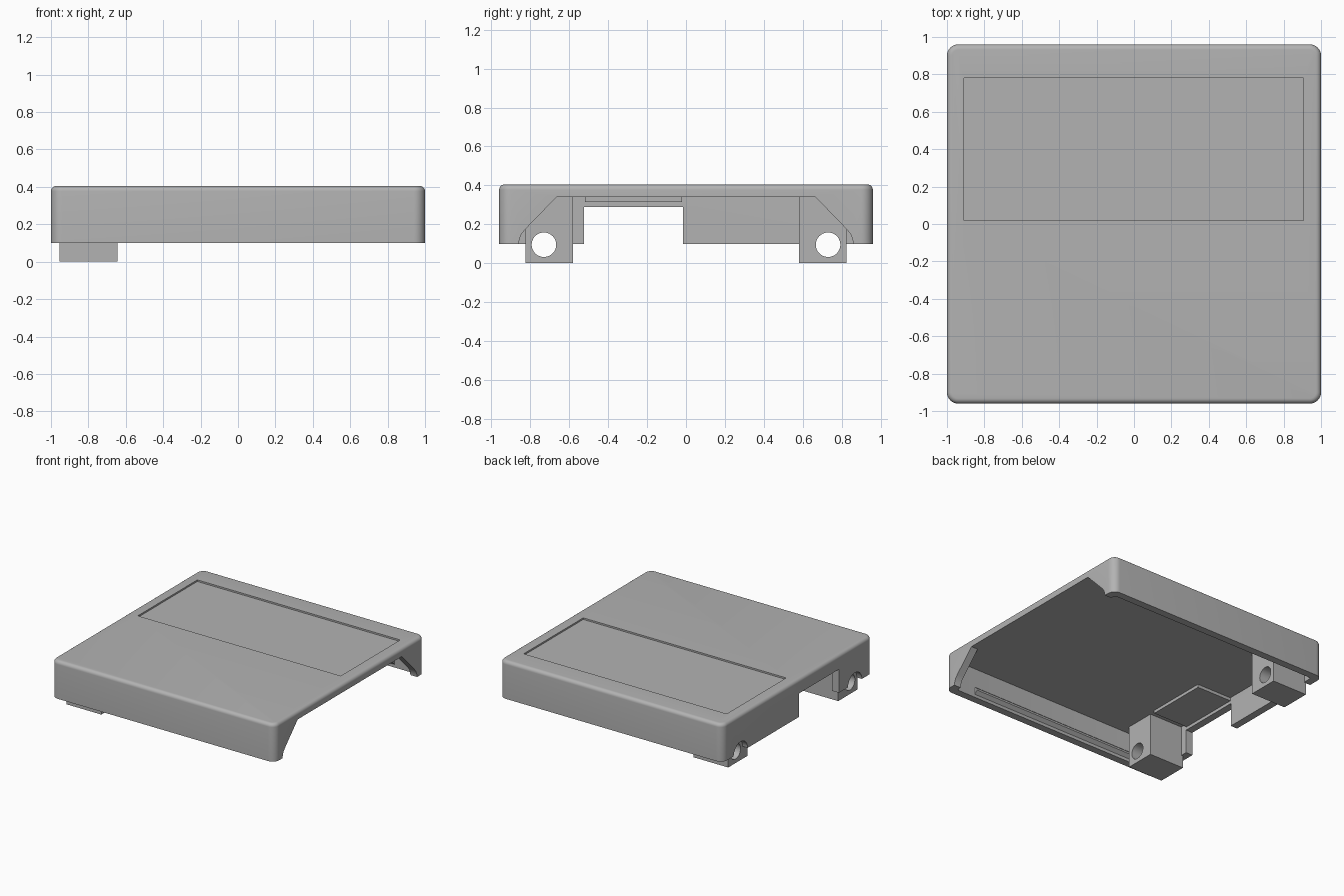
import bpy, bmesh, math
from mathutils import Matrix

if "Cube" in bpy.data.objects:
    bpy.data.objects.remove(bpy.data.objects["Cube"])

grey = bpy.data.materials.new("plain grey")
grey.diffuse_color = (0.45, 0.45, 0.45, 1)
grey.use_nodes = True
grey.node_tree.nodes["Principled BSDF"].inputs["Base Color"].default_value = grey.diffuse_color


def finish(name, bm):
    bmesh.ops.recalc_face_normals(bm, faces=bm.faces)
    me = bpy.data.meshes.new(name)
    bm.to_mesh(me)
    bm.free()
    me.materials.append(grey)
    ob = bpy.data.objects.new(name, me)
    bpy.context.collection.objects.link(ob)
    return ob


def box(name, x0, x1, y0, y1, z0, z1, corner=0, rim=0):
    """Box with optional rounded vertical corners and rounded top rim."""
    bm = bmesh.new()
    m = Matrix.Translation(((x0 + x1) / 2, (y0 + y1) / 2, (z0 + z1) / 2))
    m = m @ Matrix.Diagonal((x1 - x0, y1 - y0, z1 - z0, 1))
    bmesh.ops.create_cube(bm, size=1, matrix=m)
    if corner:
        es = [e for e in bm.edges if abs(e.verts[0].co.z - e.verts[1].co.z) > 0.01]
        bmesh.ops.bevel(bm, geom=es, offset=corner, segments=8, profile=0.5, affect='EDGES')
    if rim:
        es = [e for e in bm.edges if all(v.co.z > z1 - 1e-4 for v in e.verts)]
        bmesh.ops.bevel(bm, geom=es, offset=rim, segments=6, profile=0.5, affect='EDGES')
    return finish(name, bm)


def prism(name, x0, x1, yz):
    """Extrude a y-z outline along x."""
    bm = bmesh.new()
    f = bm.faces.new([bm.verts.new((x0, y, z)) for y, z in yz])
    r = bmesh.ops.extrude_face_region(bm, geom=[f])
    vs = [g for g in r["geom"] if isinstance(g, bmesh.types.BMVert)]
    bmesh.ops.translate(bm, verts=vs, vec=(x1 - x0, 0, 0))
    return finish(name, bm)


def circle(y, z, r, n=40):
    return [(y + r * math.cos(2 * math.pi * i / n), z + r * math.sin(2 * math.pi * i / n))
            for i in range(n)]


def cut(ob, cutters):
    for c in cutters:
        mod = ob.modifiers.new("cut", 'BOOLEAN')
        mod.operation = 'DIFFERENCE'
        mod.solver = 'EXACT'
        mod.object = c
    deps = bpy.context.evaluated_depsgraph_get()
    me = bpy.data.meshes.new_from_object(ob.evaluated_get(deps))
    ob.modifiers.clear()
    ob.data = me
    for c in cutters:
        bpy.data.objects.remove(c)


def smooth(ob):
    bpy.ops.object.select_all(action='DESELECT')
    ob.select_set(True)
    bpy.context.view_layer.objects.active = ob
    bpy.ops.object.shade_smooth_by_angle(angle=math.radians(30))


# cover shell, open below
shell = box("cover_shell", -1, 1, -0.96, 0.96, 0.10, 0.405, corner=0.06, rim=0.028)

# wide side opening with curved feet and sloping shoulders
half = [(0.86, 0.05), (0.86, 0.10), (0.855, 0.125), (0.845, 0.15), (0.825, 0.175), (0.665, 0.34)]
opening = [(y, z) for y, z in half] + [(-y, z) for y, z in reversed(half)]

cut(shell, [
    box("cavity", -0.94, 0.94, -0.90, 0.90, 0.0, 0.34, corner=0.02),
    box("label_recess", -0.91, 0.905, 0.02, 0.78, 0.392, 0.5),
    prism("side_opening", 0.85, 1.1, opening),
    box("cable_notch", -1.1, -0.9, -0.525, -0.015, 0.0, 0.29),
    prism("front_arch", -1.1, -0.9, circle(-0.73, 0.095, 0.09)),
    prism("back_arch", -1.1, -0.9, circle(0.73, 0.095, 0.09)),
])
smooth(shell)

# raised pad under the roof beside the notch
box("roof_pad", -0.945, -0.63, -0.52, -0.02, 0.315, 0.345)

for side, s in (("front", -1), ("back", 1)):
    # hinge block with a pin hole
    y0, y1 = sorted((s * 0.58, s * 0.825))
    block = box(side + "_hinge_block", -0.955, -0.645, y0, y1, 0.0, 0.345)
    cut(block, [prism("pin_hole", -1.1, -0.5, circle(s * 0.73, 0.095, 0.063))])
    smooth(block)
    # snap rib along the inside of the wall
    prism(side + "_snap_rib", -0.80, 0.77,
          [(s * 0.905, 0.12), (s * 0.875, 0.15), (s * 0.875, 0.165), (s * 0.905, 0.19)])
